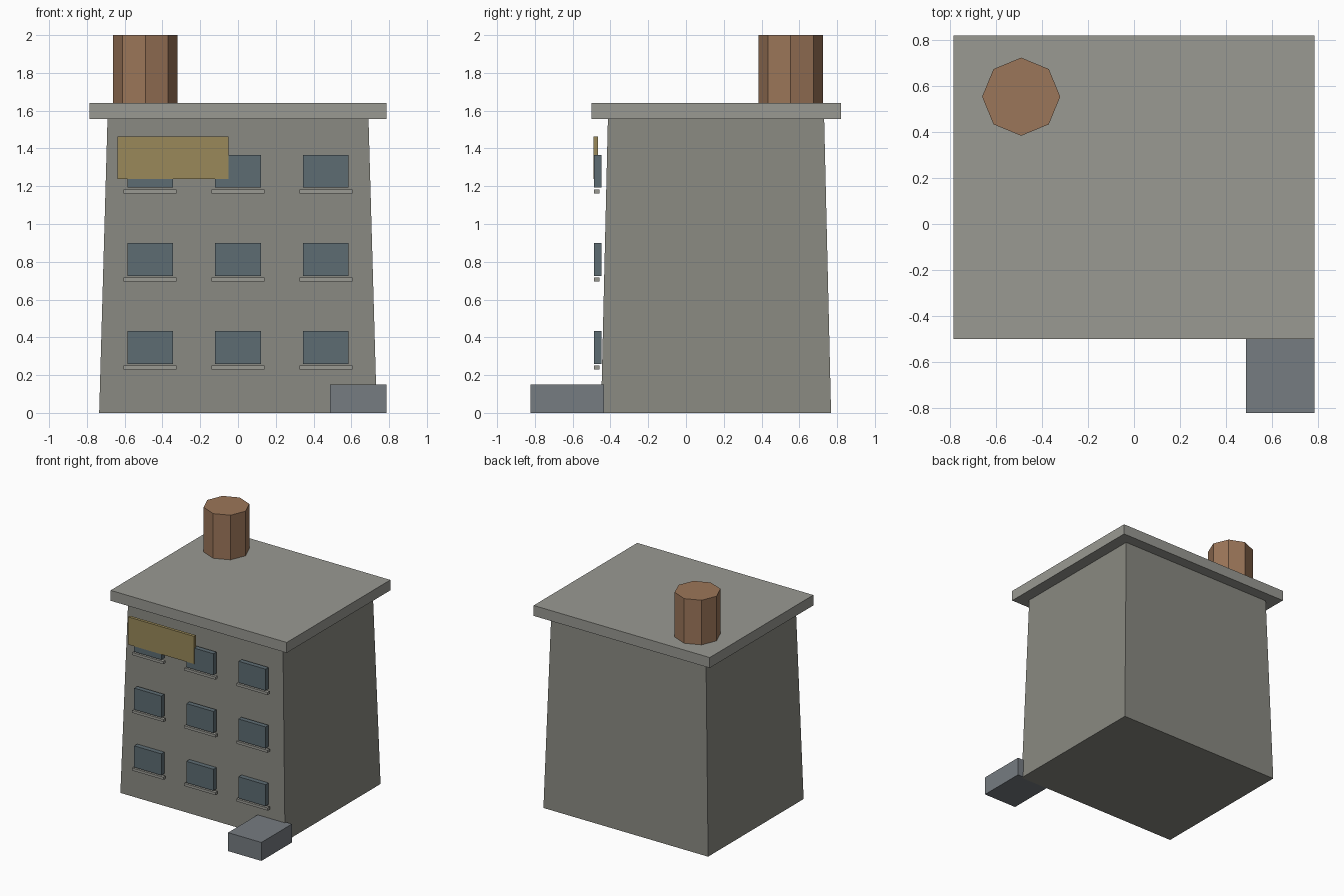
import bpy, bmesh

if "Cube" in bpy.data.objects:
    bpy.data.objects.remove(bpy.data.objects["Cube"])


def paint(obj, rgb):
    name = obj.name.split("_")[0] + "_colour"
    mat = bpy.data.materials.get(name) or bpy.data.materials.new(name)
    mat.diffuse_color = (*rgb, 1)
    mat.use_nodes = True
    mat.node_tree.nodes["Principled BSDF"].inputs["Base Color"].default_value = mat.diffuse_color
    obj.data.materials.append(mat)


def box(name, x, y, z, rgb, taper=1.0):
    """Box from (min, max) ranges; taper scales the top about its centre."""
    cx, cy = sum(x) / 2, sum(y) / 2
    bm = bmesh.new()
    bmesh.ops.create_cube(bm, size=1)
    for v in bm.verts:
        s = taper if v.co.z > 0 else 1.0
        v.co.x = v.co.x * (x[1] - x[0]) * s + cx
        v.co.y = v.co.y * (y[1] - y[0]) * s + cy
        v.co.z = z[1] if v.co.z > 0 else z[0]
    mesh = bpy.data.meshes.new(name)
    bm.to_mesh(mesh)
    bm.free()
    obj = bpy.data.objects.new(name, mesh)
    bpy.context.collection.objects.link(obj)
    paint(obj, rgb)
    return obj


WALL = (0.25, 0.25, 0.22)
TRIM = (0.32, 0.32, 0.29)
GLASS = (0.11, 0.15, 0.17)

# Tapered building and overhanging roof slab
box("wall_block", (-0.735, 0.735), (-0.45, 0.768), (0, 1.556), WALL, taper=0.94)
box("roof_slab", (-0.786, 0.786), (-0.501, 0.82), (1.556, 1.64), TRIM)

# Grid of windows with sills
for row in range(3):
    for col in range(3):
        cx = (col - 1) * 0.465
        z = row * 0.466
        box(f"window_{row}_{col}", (cx - 0.121, cx + 0.121), (-0.486, -0.447),
            (0.26 + z, 0.433 + z), GLASS)
        box(f"sill_{row}_{col}", (cx - 0.14, cx + 0.14), (-0.486, -0.459),
            (0.229 + z, 0.25 + z), TRIM)

# Blank sign board and entrance step
box("sign_board", (-0.638, -0.049), (-0.491, -0.467), (1.239, 1.462), (0.32, 0.25, 0.10))
box("step_block", (0.488, 0.785), (-0.823, -0.433), (0, 0.149), (0.18, 0.20, 0.22))

# Eight-sided water tank on the roof
bpy.ops.mesh.primitive_cylinder_add(vertices=8, radius=0.17, depth=0.36,
                                    location=(-0.491, 0.554, 1.82))
tank = bpy.context.object
tank.name = "tank_barrel"
paint(tank, (0.33, 0.18, 0.10))
